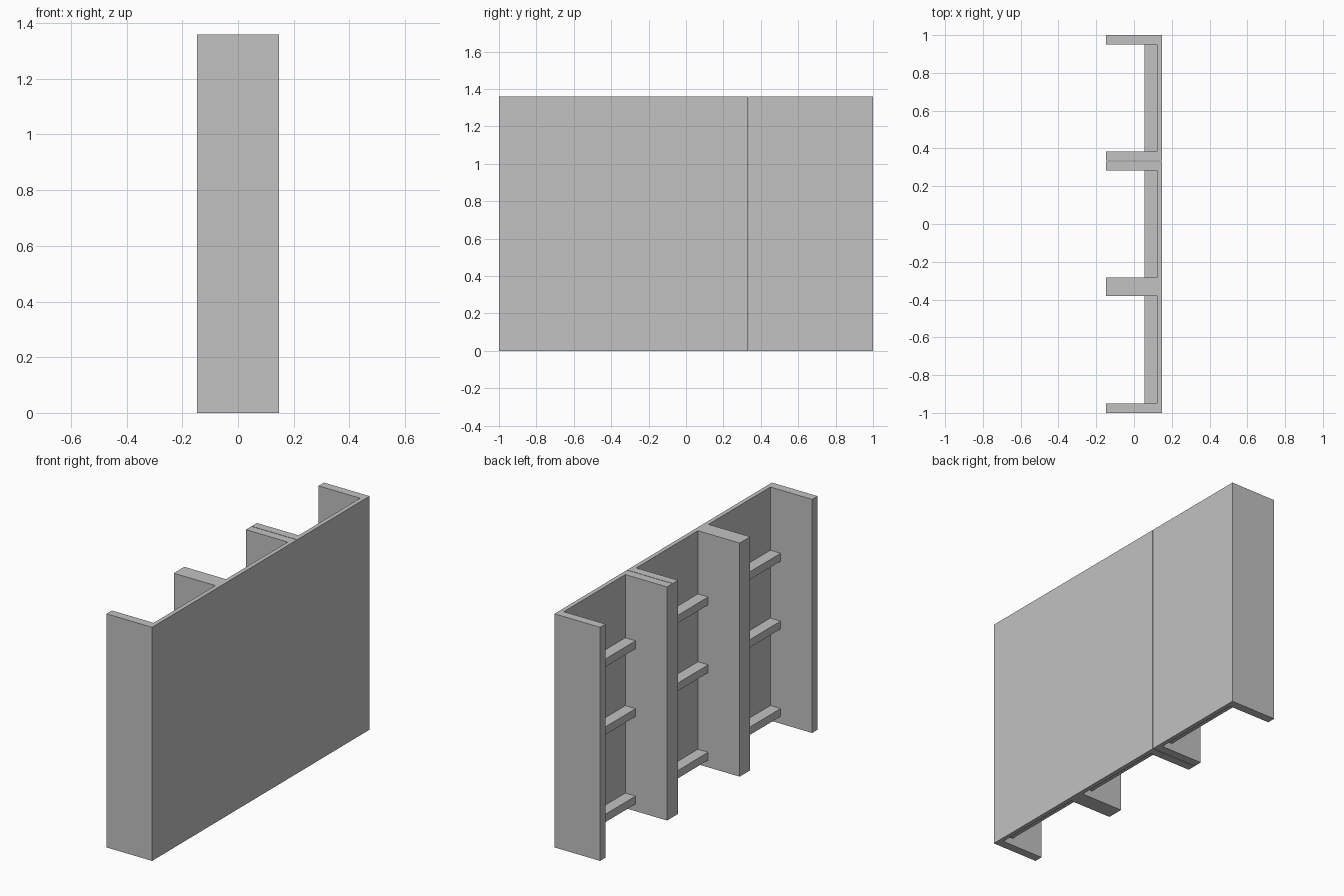
import bpy

cube = bpy.data.objects.get("Cube")
if cube:
    bpy.data.objects.remove(cube, do_unlink=True)

# One plain grey for the whole partition
grey = bpy.data.materials.new("plain_grey")
grey.use_nodes = True
colour = (0.54, 0.54, 0.54, 1)
grey.diffuse_color = colour
grey.node_tree.nodes["Principled BSDF"].inputs["Base Color"].default_value = colour


def box(name, x, y, z):
    """Box spanning the given (low, high) ranges."""
    bpy.ops.mesh.primitive_cube_add(size=1, location=[sum(r) / 2 for r in (x, y, z)])
    ob = bpy.context.object
    ob.name = name
    ob.scale = [r[1] - r[0] for r in (x, y, z)]
    bpy.ops.object.transform_apply(location=False, rotation=False, scale=True)
    ob.data.materials.append(grey)
    return ob


HEIGHT = 1.36
DEPTH = 0.147
PANEL_BACK = 0.122
RAIL_BACK = 0.056
RAIL_THICK = 0.046
full_height = (0, HEIGHT)
full_depth = (-DEPTH, DEPTH)

# Upright fins: two ends, one solid divider and one split divider
fins = {
    "end_fin_front": (-1, -0.95),
    "divider_fin": (-0.381, -0.284),
    "split_fin_front": (0.283, 0.332),
    "split_fin_back": (0.335, 0.384),
    "end_fin_back": (0.95, 1),
}
for name, span in fins.items():
    box(name, full_depth, span, full_height)

# Wall panel and three shelf rails in each bay
bays = {
    "front": (-0.95, -0.381),
    "middle": (-0.284, 0.283),
    "back": (0.384, 0.95),
}
for name, span in bays.items():
    box(name + "_panel", (PANEL_BACK, DEPTH), span, full_height)
    for level, top in (("lower", 0.088), ("middle", 0.597), ("upper", 0.992)):
        box(f"{name}_{level}_rail", (RAIL_BACK, PANEL_BACK), span, (top - RAIL_THICK, top))
